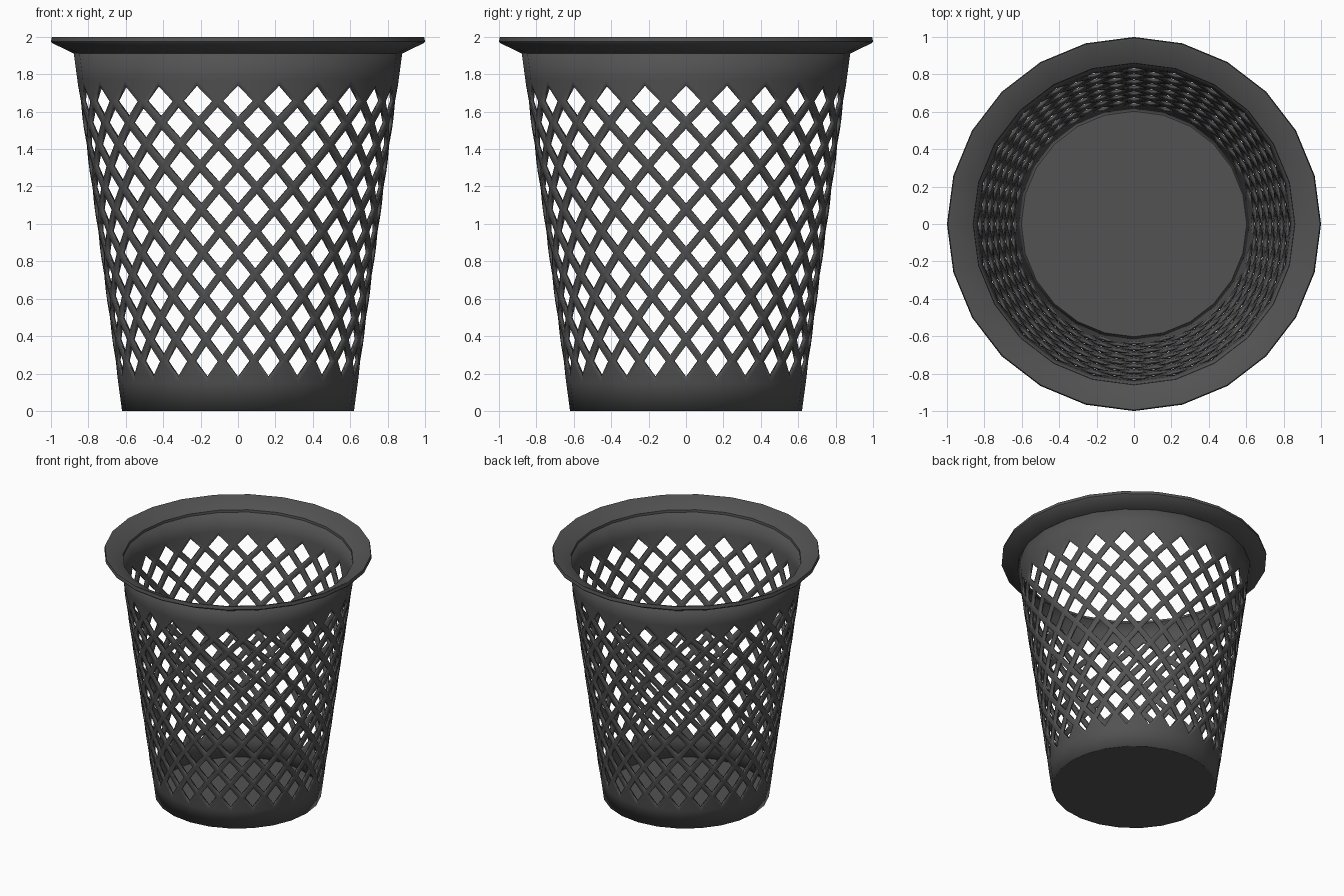
import bpy, bmesh
from math import sin, cos, pi

if "Cube" in bpy.data.objects:
    bpy.data.objects.remove(bpy.data.objects["Cube"])

SIDES = 24            # facets and diamond columns
ROWS = 13             # diamond rows
Z0, Z1 = 0.149, 1.771 # lattice limits
STEP = (Z1 - Z0) / (ROWS + 1)
OPEN = 0.73           # opening size relative to its cell

mat = bpy.data.materials.new("dark_grey_plastic")
mat.diffuse_color = (0.085, 0.085, 0.085, 1)
mat.use_nodes = True
mat.node_tree.nodes["Principled BSDF"].inputs["Base Color"].default_value = mat.diffuse_color


def radius(z):
    return 0.62 + 0.135 * z


def finish(name, bm):
    me = bpy.data.meshes.new(name)
    bm.to_mesh(me)
    bm.free()
    ob = bpy.data.objects.new(name, me)
    bpy.context.collection.objects.link(ob)
    me.materials.append(mat)
    bpy.ops.object.select_all(action='DESELECT')
    ob.select_set(True)
    bpy.context.view_layer.objects.active = ob
    bpy.ops.object.shade_smooth_by_angle(angle=0.5)
    return ob


def revolve(name, profile, closed):
    bm = bmesh.new()
    rings = [[bm.verts.new((r * cos(2 * pi * i / SIDES), r * sin(2 * pi * i / SIDES), z))
              for i in range(SIDES)] for r, z in profile]
    pairs = list(zip(rings, rings[1:]))
    if closed:
        pairs.append((rings[-1], rings[0]))
    else:
        bm.faces.new(rings[0])
        bm.faces.new(rings[-1])
    for a, b in pairs:
        for i in range(SIDES):
            j = (i + 1) % SIDES
            bm.faces.new((a[i], a[j], b[j], b[i]))
    bmesh.ops.recalc_face_normals(bm, faces=bm.faces)
    return finish(name, bm)


# Wall: plain bands above and below a diamond lattice
bm = bmesh.new()
cache = {}


def point(k, z):
    a = k * pi / SIDES
    return bm.verts.new((radius(z) * cos(a), radius(z) * sin(a), z))


def node(k, j):
    key = (k % (2 * SIDES), j)
    if key not in cache:
        cache[key] = point(k, Z0 + j * STEP)
    return cache[key]


for j in range(1, ROWS + 1):
    for k in range((j + 1) % 2, 2 * SIDES, 2):
        offsets = ((0, -1), (1, 0), (0, 1), (-1, 0))
        outer = [node(k + a, j + b) for a, b in offsets]
        inner = [point(k + a * OPEN, Z0 + (j + b * OPEN) * STEP) for a, b in offsets]
        for i in range(4):
            n = (i + 1) % 4
            bm.faces.new((outer[i], outer[n], inner[n], inner[i]))

T = ROWS + 1
low = [point(k, 0) for k in range(0, 2 * SIDES, 2)]
high = [point(k, 1.93) for k in range(0, 2 * SIDES, 2)]
for i in range(SIDES):
    k, n = 2 * i, (i + 1) % SIDES
    bm.faces.new((node(k, 0), node(k + 2, 0), node(k + 1, 1)))
    bm.faces.new((node(k + 2, T), node(k, T), node(k + 1, ROWS)))
    bm.faces.new((low[i], low[n], node(k + 2, 0), node(k, 0)))
    bm.faces.new((node(k, T), node(k + 2, T), high[n], high[i]))
wall = finish("basket_wall", bm)
sol = wall.modifiers.new("thickness", 'SOLIDIFY')
sol.thickness = 0.02
sol.offset = -1
wall.modifiers.move(len(wall.modifiers) - 1, 0)

# Flared rim
revolve("flared_rim", [(0.878, 1.91), (0.995, 1.968), (1.0, 1.975), (0.995, 2.0),
                       (0.985, 2.0), (0.86, 1.935), (0.858, 1.91)], True)

# Floor
revolve("basket_floor", [(0.615, 0.0), (0.615, 0.02)], False)
